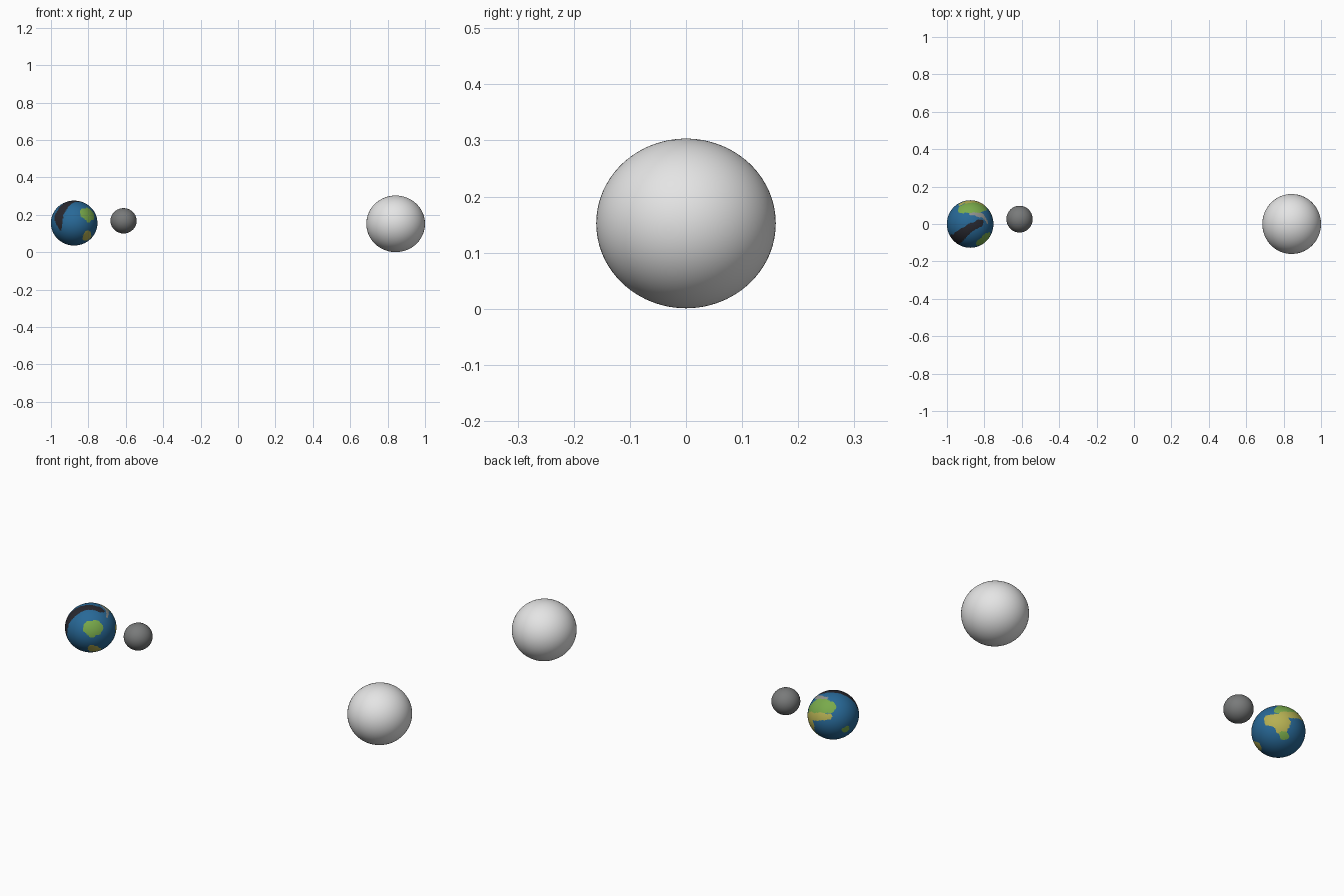
import bpy
from mathutils import Vector, noise

if "Cube" in bpy.data.objects:
    bpy.data.objects.remove(bpy.data.objects["Cube"])


def material(name, r, g, b):
    m = bpy.data.materials.new(name)
    m.diffuse_color = (r, g, b, 1)
    m.use_nodes = True
    m.node_tree.nodes["Principled BSDF"].inputs["Base Color"].default_value = m.diffuse_color
    return m


white = material("pale_grey", 0.78, 0.78, 0.78)
moon_grey = material("moon_grey", 0.19, 0.195, 0.195)
surface = [
    material("ocean_blue", 0.021, 0.14, 0.31),
    material("forest_green", 0.19, 0.40, 0.07),
    material("desert_yellow", 0.46, 0.43, 0.085),
    material("polar_dark", 0.021, 0.021, 0.028),
    material("mountain_grey", 0.27, 0.28, 0.27),
]
OCEAN, GREEN, YELLOW, DARK, GREY = range(5)


def ball(name, centre, radius, mats, segs=64):
    """Smooth, slightly flattened sphere."""
    bpy.ops.mesh.primitive_uv_sphere_add(segments=segs, ring_count=segs // 2, radius=1)
    ob = bpy.context.object
    ob.name = name
    for m in mats:
        ob.data.materials.append(m)
    for p in ob.data.polygons:
        p.use_smooth = True
    ob.scale = [radius * k for k in (0.98, 1.0, 0.945)]
    ob.location = centre
    return ob


# The three bodies
ball("large_sphere", (0.843, 0, 0.152), 0.160, [white], 96)
ball("small_moon", (-0.612, 0.026, 0.168), 0.0715, [moon_grey])
planet = ball("planet", (-0.876, 0, 0.156), 0.127, surface, 192)

# Land masses: colour, then a chain of (direction, angular half-width); later wins
land = [
    # front left dark land running over the top
    (DARK, [((-0.60, -0.77, -0.22), 0.10), ((-0.66, -0.68, 0.28), 0.28),
            ((-0.48, -0.54, 0.69), 0.25), ((-0.1, -0.2, 0.97), 0.17),
            ((0.42, 0.03, 0.90), 0.16)]),
    # front right continents
    (GREEN, [((0.50, -0.75, 0.42), 0.28), ((0.68, -0.60, 0.42), 0.30)]),
    (GREEN, [((0.58, -0.72, 0.12), 0.12)]),
    (YELLOW, [((0.56, -0.64, -0.52), 0.21), ((0.58, -0.48, -0.66), 0.20)]),
    # northern rear continent
    (GREEN, [((0.55, 0.72, 0.42), 0.22), ((0.20, 0.72, 0.66), 0.34),
             ((-0.28, 0.66, 0.70), 0.26)]),
    (GREY, [((0.02, 0.42, 0.91), 0.07), ((0.50, 0.38, 0.78), 0.09),
            ((0.74, 0.08, 0.67), 0.07)]),
    # dry belt and southern rear continent
    (YELLOW, [((0.51, 0.85, 0.14), 0.17), ((-0.03, 0.95, 0.30), 0.15),
              ((-0.40, 0.84, 0.37), 0.11)]),
    (YELLOW, [((0.85, 0.53, -0.04), 0.27), ((0.48, 0.86, -0.14), 0.29)]),
    (YELLOW, [((0.50, 0.75, -0.40), 0.24)]),
    (GREEN, [((0.32, 0.70, -0.62), 0.18)]),
    # island at the left
    (GREEN, [((-0.88, 0.40, -0.255), 0.16)]),
]


def inside(d, chain):
    """True if direction d lies within the tapered strip along the chain."""
    pts = [(Vector(c).normalized(), r) for c, r in chain]
    if len(pts) == 1:
        return (d - pts[0][0]).length < pts[0][1]
    for (a, ra), (b, rb) in zip(pts, pts[1:]):
        t = max(0, min(1, (d - a).dot(b - a) / (b - a).length_squared))
        if (d - a.lerp(b, t).normalized()).length < ra + (rb - ra) * t:
            return True
    return False


# Paint each face by its direction, with ragged coastlines
for p in planet.data.polygons:
    d = p.center.normalized()
    d = (d + 0.06 * noise.noise_vector(d * 5)).normalized()
    for colour, chain in land:
        if inside(d, chain):
            p.material_index = colour

# Bake scales into the meshes
bpy.ops.object.select_all(action='SELECT')
bpy.ops.object.transform_apply(location=False, rotation=False, scale=True)
